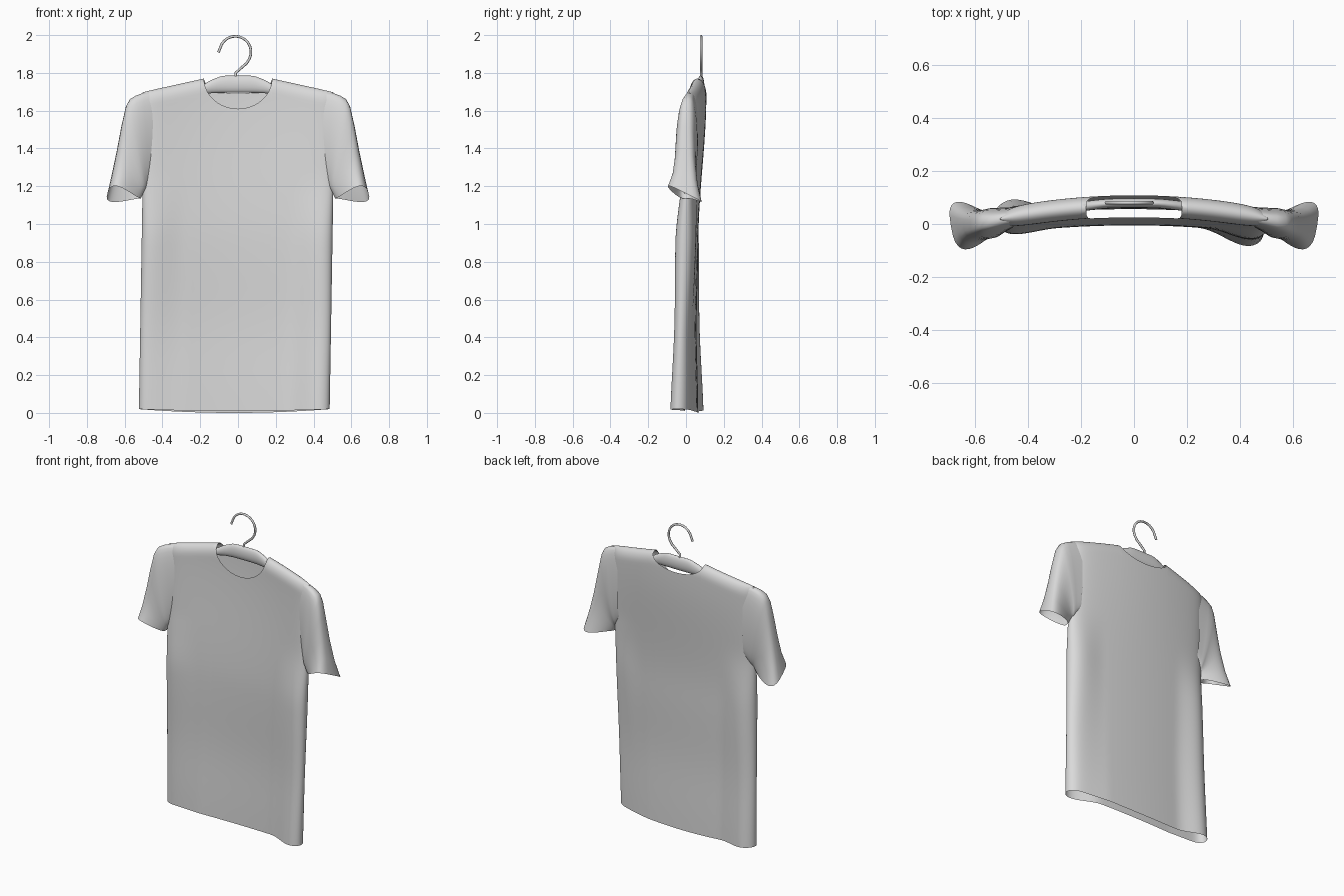
import bpy, bmesh, math
from mathutils import Vector

cube = bpy.data.objects.get("Cube")
if cube:
    bpy.data.objects.remove(cube)

GREY = (0.7, 0.7, 0.7, 1)
mat = bpy.data.materials.new("light_grey")
mat.use_nodes = True
mat.diffuse_color = GREY
mat.node_tree.nodes["Principled BSDF"].inputs["Base Color"].default_value = GREY

HALF, NECK = 0.505, 0.18


def clamp(v):
    return max(0.0, min(1.0, v))


def smooth(v):
    v = clamp(v)
    return v * v * (3 - 2 * v)


def finish(name, bm, angle=60):
    bmesh.ops.remove_doubles(bm, verts=bm.verts, dist=0.0005)
    bmesh.ops.recalc_face_normals(bm, faces=bm.faces)
    mesh = bpy.data.meshes.new(name)
    bm.to_mesh(mesh)
    bm.free()
    mesh.materials.append(mat)
    obj = bpy.data.objects.new(name, mesh)
    bpy.context.collection.objects.link(obj)
    bpy.ops.object.select_all(action='DESELECT')
    obj.select_set(True)
    bpy.context.view_layer.objects.active = obj
    bpy.ops.object.shade_smooth_by_angle(angle=math.radians(angle))


def skin(bm, rows, closed=False):
    """Join rows of points with quads."""
    grid = [[bm.verts.new(p) for p in row] for row in rows]
    n = len(grid[0])
    for a, b in zip(grid, grid[1:]):
        for i in range(n if closed else n - 1):
            j = (i + 1) % n
            bm.faces.new((a[i], a[j], b[j], b[i]))
    return grid


def shoulder(x):
    return 1.77 - 0.22 * max(0, abs(x) - NECK) - 0.15 * max(0, abs(x) - 0.4) ** 2


def middle(x, z):
    """Depth of the cloth's centre: bowed at the shoulders, side folds swung apart at the hem."""
    up, low = smooth((z - 0.9) / 0.8), clamp(1 - z / 1.2)
    swing = math.copysign(smooth((abs(x) - 0.25) / 0.21), x)
    return 0.03 + 0.037 * up - (0.13 + 0.06 * up) * x * x - 0.037 * low * swing


def half_depth(x, z):
    """Flat in the middle and pinched above the hem, with thicker side folds."""
    fold = 0.024 * smooth((abs(x) - 0.27) / 0.2) * (1 - smooth((z - 0.9) / 0.4))
    pinch = 0.01 * math.exp(-((z - 0.45) / 0.3) ** 2)
    return 0.036 + 0.005 * smooth((z - 1.0) / 0.6) + fold - pinch


# Shirt body: front and back panels that meet at the sides and shoulders
body = bmesh.new()
neck_cols = [NECK * math.sin(math.pi / 2 * i / 10) for i in range(10)]
side_cols = [NECK + (HALF - NECK) * math.sin(math.pi / 2 * i / 20) for i in range(21)]
half_cols = neck_cols + side_cols
columns = [-x for x in reversed(half_cols[1:])] + half_cols
ROWS = 40
for side, neck_low in ((-1, 1.61), (1, 1.69)):
    rows = []
    for r in range(ROWS + 1):
        v = 1 - (1 - r / ROWS) ** 1.8
        row = []
        for x in columns:
            top = shoulder(x)
            if abs(x) < NECK:
                top -= (top - neck_low) * math.sqrt(1 - (x / NECK) ** 2)
            # The back hem dips slightly lower than the front
            hem = 0.02 * (x / HALF) ** 2
            if side < 0:
                hem = 0.01 + hem / 2
            z = hem + v * (top - hem)
            edge = math.sqrt(max(0, 1 - (abs(x) / HALF) ** 12))
            crest = clamp((shoulder(x) - z) / 0.07)
            crest = math.sqrt(1 - (1 - crest) ** 2)
            y = middle(x, z) + side * half_depth(x, z) * edge * crest
            row.append((x - 0.02 * clamp(1 - z / 1.2), y, z))
        rows.append(row)
    skin(body, rows)
finish("shirt_body", body)

# Sleeves: lofted rings, each given by (inner x, z), (outer x, z), centre y, half depth
RINGS = [
    ((0.45, 1.24), (0.45, 1.704), 0.027, 0.037),
    ((0.47, 1.21), (0.50, 1.694), 0.017, 0.045),
    ((0.48, 1.195), (0.54, 1.68), 0.010, 0.051),
    ((0.485, 1.185), (0.573, 1.66), 0.006, 0.055),
    ((0.49, 1.18), (0.594, 1.62), 0.002, 0.056),
    ((0.495, 1.175), (0.617, 1.52), -0.002, 0.056),
    ((0.50, 1.17), (0.642, 1.39), -0.004, 0.06),
    ((0.505, 1.16), (0.668, 1.27), -0.005, 0.072),
    ((0.515, 1.145), (0.69, 1.175), -0.006, 0.096),
]
SEG = 32
for sign, name in ((1, "left_sleeve"), (-1, "right_sleeve")):
    sleeve = bmesh.new()
    rows = []
    for k, (inner, outer, cy, depth) in enumerate(RINGS):
        flare = clamp((k - 4) / 4) ** 1.5
        row = []
        for s in range(SEG):
            a = 2 * math.pi * s / SEG
            t = (1 - math.cos(a)) / 2
            c = math.copysign(abs(math.sin(a)) ** 0.65, math.sin(a))
            # Toward the cuff: pinched at the body, open outside, front edge raised
            wide = 1 + flare * (0.9 * t - 0.65)
            x = inner[0] + t * (outer[0] - inner[0]) + 0.02 * flare * c * t
            z = inner[1] + t * (outer[1] - inner[1]) - flare * (0.06 * c * t + 0.01)
            row.append((sign * x, cy + c * depth * wide, z))
        rows.append(row)
    skin(sleeve, rows, closed=True)
    finish(name, sleeve, 70)

# Hanger body: a rounded bar along the shoulders, tallest in the middle
bar = bmesh.new()
rows = []
for i in range(41):
    x = -0.46 + 0.92 * i / 40
    ax = abs(x)
    peak = 0.05 * clamp((0.2 - ax) / 0.13)
    top = min(1.74 + peak, 1.785) - 0.25 * max(0, ax - 0.15)
    bottom = 1.695 - 0.3 * max(0, ax - 0.05) ** 2 - 0.1 * max(0, ax - 0.15)
    cz, hz = (top + bottom) / 2, (top - bottom) / 2
    cy = middle(x, 1.7) + 0.012 * clamp((0.3 - ax) / 0.2)
    row = []
    for s in range(16):
        a = 2 * math.pi * s / 16
        row.append((x, cy + 0.018 * math.cos(a), cz + hz * math.sin(a)))
    rows.append(row)
grid = skin(bar, rows, closed=True)
bar.faces.new(grid[0])
bar.faces.new(grid[-1])
finish("hanger_bar", bar)

# Hanger hook: a bent wire
path = [(-0.012, 1.76), (-0.012, 1.80), (0.012, 1.822), (0.045, 1.85)]
for i in range(13):
    a = math.radians(-25 + 190 * i / 12)
    path.append((-0.014 + 0.083 * math.cos(a), 1.911 + 0.083 * math.sin(a)))
path.append((-0.104, 1.908))
wire = bmesh.new()
rows = []
for i, (x, z) in enumerate(path):
    x0, z0 = path[max(0, i - 1)]
    x1, z1 = path[min(len(path) - 1, i + 1)]
    across = Vector((z0 - z1, 0, x1 - x0)).normalized()
    rows.append([Vector((x, 0.08, z)) + 0.007 * (
        across * math.cos(s * math.pi / 4) + Vector((0, 1, 0)) * math.sin(s * math.pi / 4))
        for s in range(8)])
grid = skin(wire, rows, closed=True)
wire.faces.new(grid[0])
wire.faces.new(grid[-1])
finish("hanger_hook", wire)
